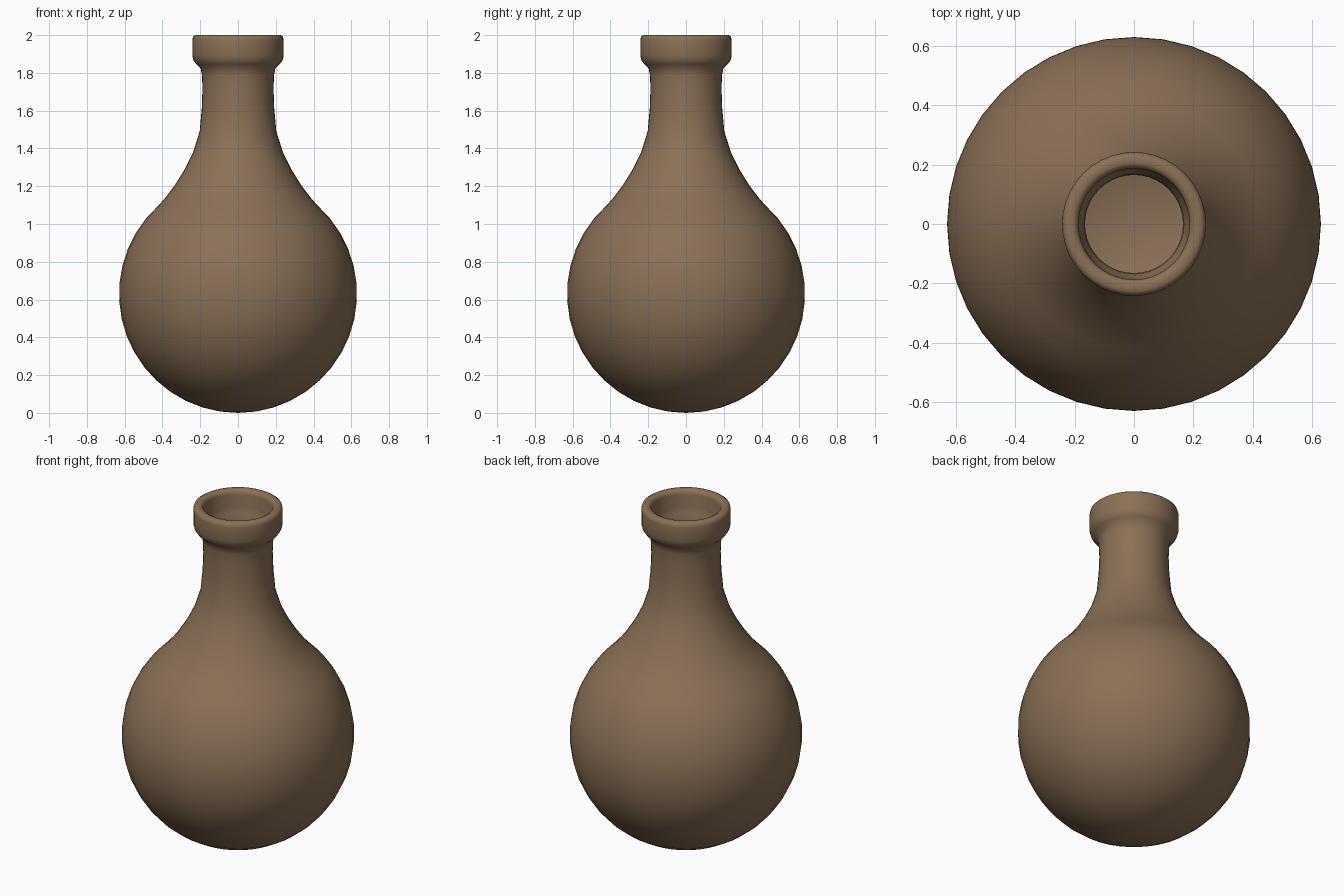
import bpy, bmesh, math

if "Cube" in bpy.data.objects:
    bpy.data.objects.remove(bpy.data.objects["Cube"])

SEGMENTS = 40
R, CZ = 0.63, 0.63        # round body
WALL = 0.022


def arc(radius, end_r):
    """Profile of the round body from the bottom pole up to the shoulder radius."""
    end = math.pi - math.asin(end_r / radius)
    n = 16
    return [(radius * math.sin(end * i / n), CZ - radius * math.cos(end * i / n))
            for i in range(n + 1)]


# Outer skin: body, shoulder, neck, collar
outer = arc(R, 0.42) + [
    (0.38, 1.145), (0.335, 1.205), (0.285, 1.285), (0.238, 1.38), (0.203, 1.49),
    (0.192, 1.61), (0.188, 1.72), (0.191, 1.79), (0.198, 1.825), (0.222, 1.847),
    (0.235, 1.865), (0.242, 1.89), (0.242, 1.975), (0.238, 1.992), (0.226, 2.0)]

# Inner skin: mouth, ledge, neck, hollow body
inner = [
    (0.205, 2.0), (0.192, 1.993), (0.187, 1.975), (0.186, 1.90), (0.180, 1.87),
    (0.168, 1.84), (0.165, 1.79), (0.165, 1.72), (0.169, 1.61), (0.181, 1.485),
    (0.217, 1.37), (0.265, 1.275), (0.315, 1.19), (0.365, 1.128)]
inner += arc(R - WALL, 0.40)[::-1]

# Revolve the whole profile
bm = bmesh.new()
profile = outer + inner
profile[0], profile[-1] = (0, CZ - R), (0, CZ - R + WALL)
verts = [bm.verts.new((r, 0, z)) for r, z in profile]
edges = [bm.edges.new(pair) for pair in zip(verts, verts[1:])]
bmesh.ops.spin(bm, geom=verts + edges, cent=(0, 0, 0), axis=(0, 0, 1),
               angle=2 * math.pi, steps=SEGMENTS, use_duplicate=False)
bmesh.ops.remove_doubles(bm, verts=bm.verts, dist=0.0005)
bmesh.ops.recalc_face_normals(bm, faces=bm.faces)
mesh = bpy.data.meshes.new("flask")
bm.to_mesh(mesh)
bm.free()

flask = bpy.data.objects.new("flask", mesh)
bpy.context.collection.objects.link(flask)

# Brown clay
clay = bpy.data.materials.new("brown_clay")
clay.diffuse_color = (0.26, 0.165, 0.095, 1)
clay.use_nodes = True
clay.node_tree.nodes["Principled BSDF"].inputs["Base Color"].default_value = clay.diffuse_color
mesh.materials.append(clay)

bpy.context.view_layer.objects.active = flask
flask.select_set(True)
bpy.ops.object.shade_smooth_by_angle(angle=math.radians(50))
